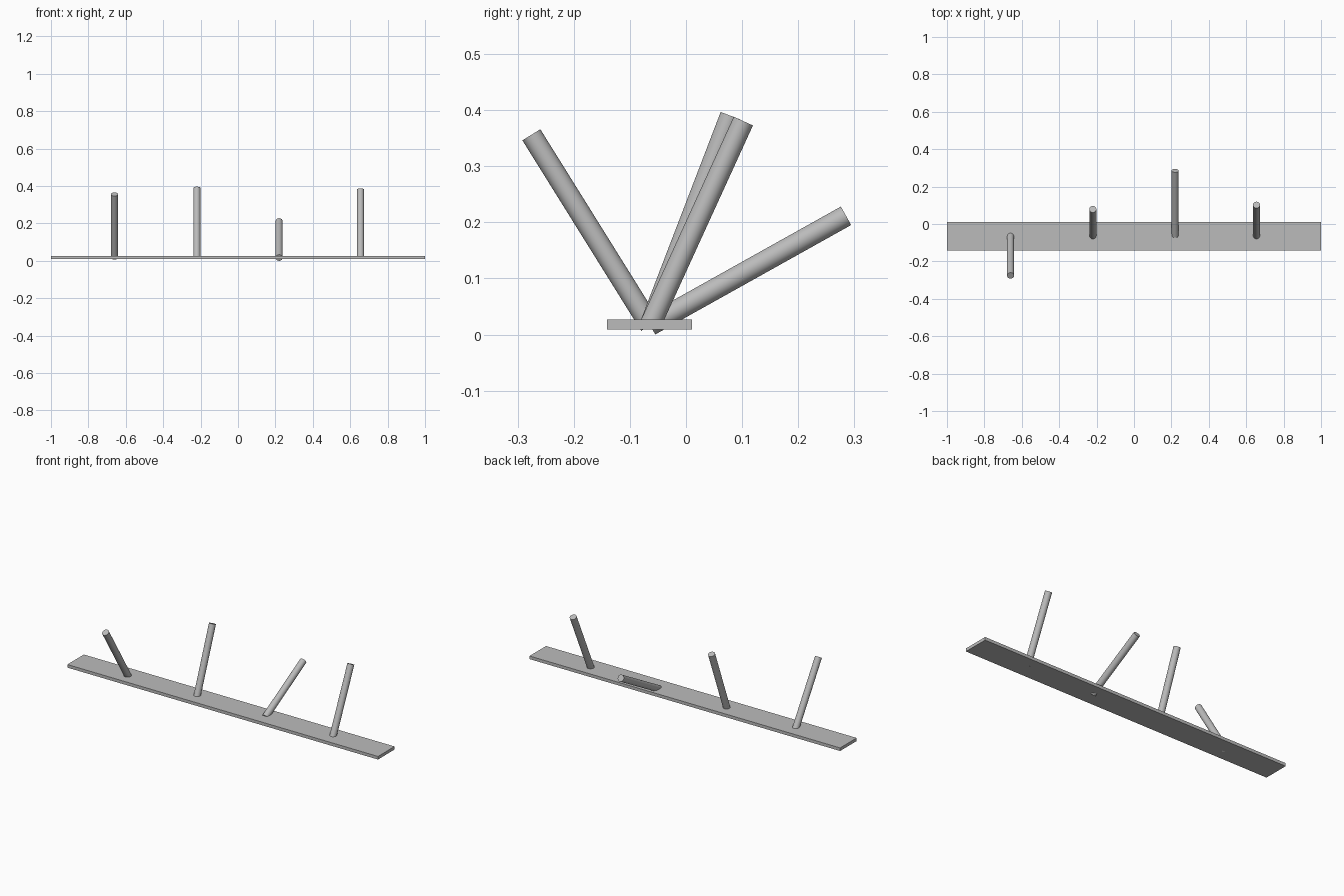
import bpy
from mathutils import Vector

cube = bpy.data.objects.get("Cube")
if cube:
    bpy.data.objects.remove(cube, do_unlink=True)

# Single grey material
grey = bpy.data.materials.new("plain_grey")
grey.use_nodes = True
colour = (0.5, 0.5, 0.5, 1.0)
grey.diffuse_color = colour
grey.node_tree.nodes["Principled BSDF"].inputs["Base Color"].default_value = colour

# Flat board
bpy.ops.mesh.primitive_cube_add(size=1, location=(0, -0.065, 0.018))
board = bpy.context.object
board.name = "board"
board.scale = (2.0, 0.152, 0.018)
bpy.ops.object.transform_apply(location=False, rotation=False, scale=True)
board.data.materials.append(grey)

# Round pegs, each tilted about the same line inside the board
PIVOT_Y, PIVOT_Z = -0.064, 0.0165
RADIUS, LENGTH = 0.0188, 0.4


def add_peg(name, x, tip_y, tip_z):
    base = Vector((x, PIVOT_Y, PIVOT_Z))
    axis = (Vector((x, tip_y, tip_z)) - base).normalized()
    bpy.ops.mesh.primitive_cylinder_add(
        vertices=32, radius=RADIUS, depth=LENGTH,
        location=base + axis * LENGTH / 2,
        rotation=Vector((0, 0, 1)).rotation_difference(axis).to_euler())
    peg = bpy.context.object
    peg.name = name
    peg.data.materials.append(grey)
    bpy.ops.object.shade_smooth_by_angle()


add_peg("peg_far_right", -0.66, -0.275, 0.355)
add_peg("peg_inner_right", -0.22, 0.079, 0.389)
add_peg("peg_inner_left", 0.22, 0.285, 0.2115)
add_peg("peg_far_left", 0.655, 0.102, 0.380)
